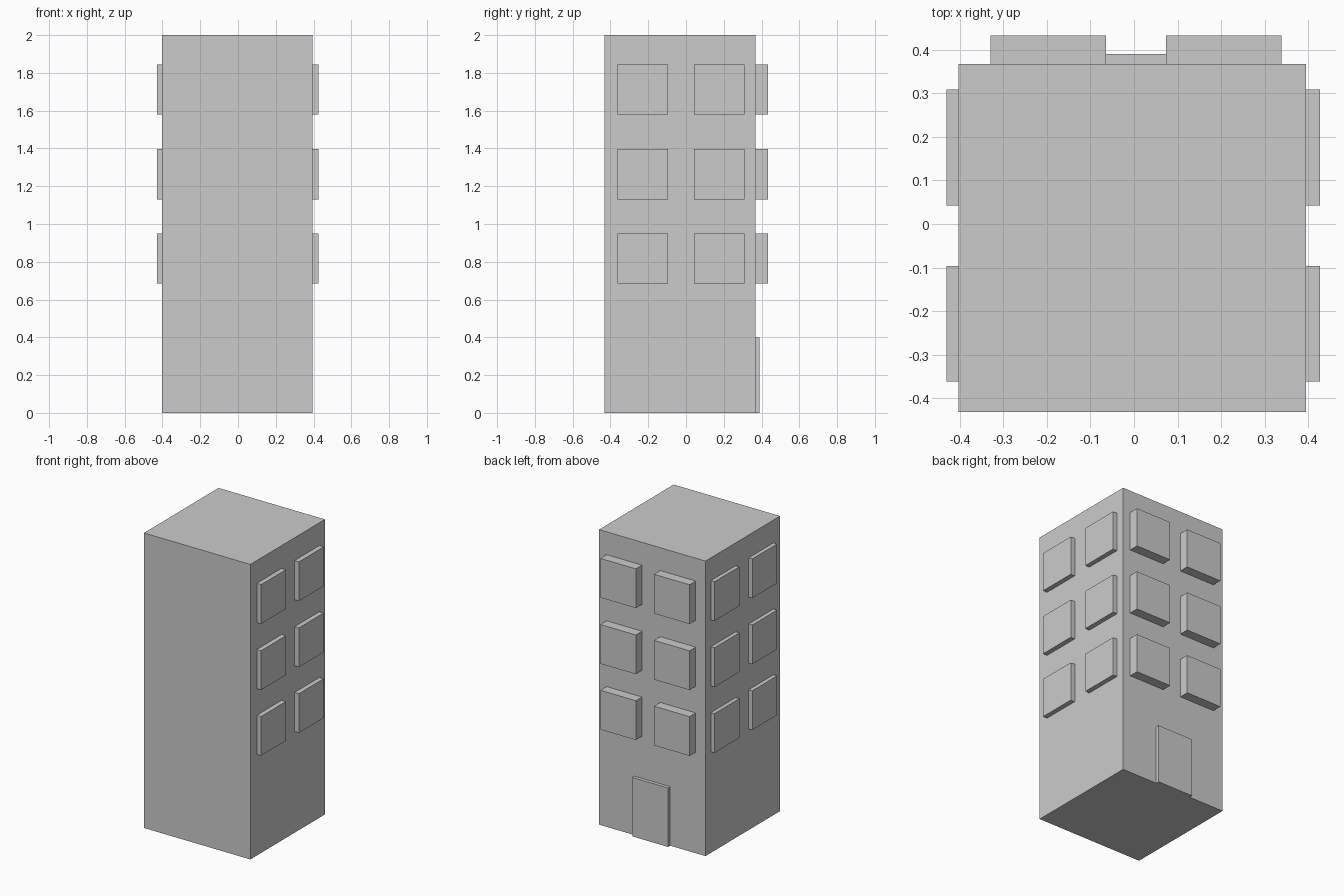
import bpy

if "Cube" in bpy.data.objects:
    bpy.data.objects.remove(bpy.data.objects["Cube"])


def box(name, x, y, z):
    """Axis-aligned box from (min, max) ranges."""
    bpy.ops.mesh.primitive_cube_add(size=1, location=[(a + b) / 2 for a, b in (x, y, z)])
    ob = bpy.context.object
    ob.name = name
    ob.scale = [b - a for a, b in (x, y, z)]
    bpy.ops.object.transform_apply(location=False, rotation=False, scale=True)
    return ob


# Tower body
X0, X1, Y0, Y1 = -0.403, 0.395, -0.432, 0.367
box("tower_body", (X0, X1), (Y0, Y1), (0, 2))

# Windows: three floors, two per wall on the left, right and back
W = 0.266    # window size
IN = 0.01    # how far each panel sinks into the wall
for floor, z in enumerate((0.685, 1.131, 1.579), 1):
    zr = (z, z + W)
    for col, (y, x) in enumerate(((-0.362, -0.330), (0.043, 0.073)), 1):
        tag = f"{floor}_{col}"
        box("window_left_" + tag, (-0.430, X0 + IN), (y, y + W), zr)
        box("window_right_" + tag, (X1 - IN, 0.427), (y, y + W), zr)
        box("window_back_" + tag, (x, x + W), (Y1 - IN, 0.433), zr)

# Door in the back wall
box("door", (-0.138, 0.130), (Y1 - IN, 0.390), (0, 0.4))
